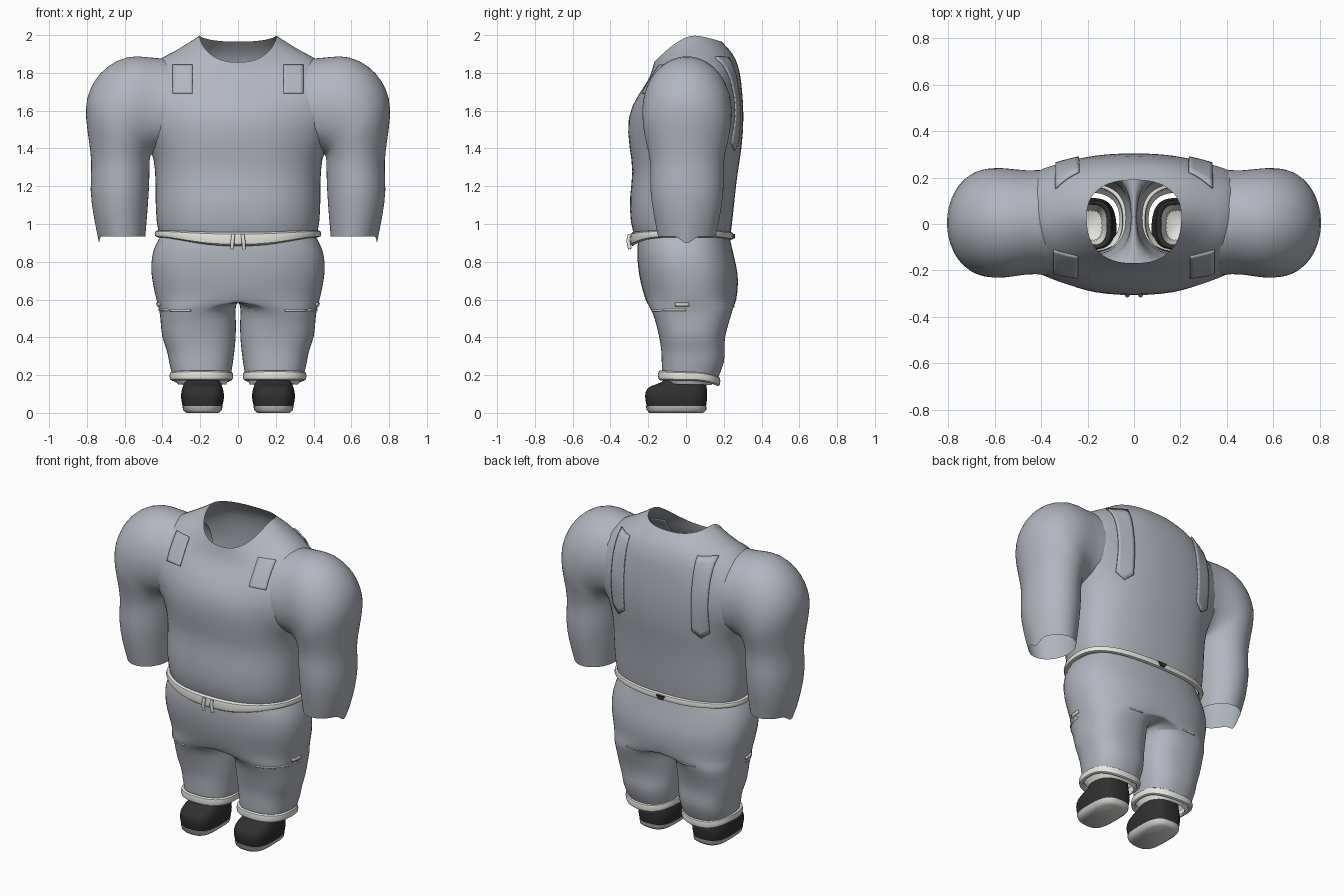
import bpy, bmesh, math
from mathutils import Vector
from mathutils.bvhtree import BVHTree

if "Cube" in bpy.data.objects:
    bpy.data.objects.remove(bpy.data.objects["Cube"])


def material(name, rgb):
    m = bpy.data.materials.new(name)
    m.use_nodes = True
    m.diffuse_color = (*rgb, 1)
    bsdf = next(n for n in m.node_tree.nodes if n.type == 'BSDF_PRINCIPLED')
    bsdf.inputs["Base Color"].default_value = (*rgb, 1)
    return m


CLOTH = material("grey cloth", (.44, .465, .52))
TRIM = material("off white trim", (.83, .83, .78))
BLACK = material("black leather", (.03, .03, .03))
SOLE = material("pale sole", (.64, .64, .62))
N = 32


def power(v, p):
    return math.copysign(abs(v) ** (2 / p), v)


def ring(hw, yf, yb, z, cx=0, p=2.4, yc=None, k=2):
    """Rounded-box loop; z is one height or (front, side, back) heights."""
    yc = (yf + yb) / 2 if yc is None else yc
    zf, zs, zb = z if isinstance(z, tuple) else (z, z, z)
    pts = []
    for i in range(N):
        t = math.tau * i / N
        c, s = power(math.cos(t), p), power(math.sin(t), p)
        y = yc + s * (yb - yc if s > 0 else yc - yf)
        zz = zs + ((zb if s > 0 else zf) - zs) * abs(math.sin(t)) ** k
        pts.append(Vector((cx + hw * c, y, zz)))
    return pts


def half_ring(hw, yf, yb, z):
    """Left half of a loop, closed by a straight line on the centre plane."""
    pts = ring(hw, yf, yb, z)
    for i, q in enumerate(pts):
        if q.x < hw * 1e-3:
            t = math.tau * i / N
            q.x = 0
            q.y = (yf + yb) / 2 + math.sin(t) * (yb - yf) / 2
    return pts


def finish(bm, name, mats, subsurf=1, mirror=False):
    bmesh.ops.recalc_face_normals(bm, faces=bm.faces)
    me = bpy.data.meshes.new(name)
    bm.to_mesh(me)
    bm.free()
    ob = bpy.data.objects.new(name, me)
    bpy.context.collection.objects.link(ob)
    for m in mats:
        me.materials.append(m)
    if mirror:
        ob.modifiers.new("mirror", 'MIRROR').merge_threshold = .001
    if subsurf:
        ob.modifiers.new("smooth", 'SUBSURF').levels = subsurf
        ob.modifiers["smooth"].render_levels = subsurf
    bpy.ops.object.select_all(action='DESELECT')
    bpy.context.view_layer.objects.active = ob
    ob.select_set(True)
    bpy.ops.object.shade_smooth_by_angle(angle=math.radians(50))
    return ob


def loft(name, rings, mats, cyclic=False, caps=(), rule=None, **kw):
    bm = bmesh.new()
    loops = [[bm.verts.new(q) for q in r] for r in rings]
    for j in range(len(loops) if cyclic else len(loops) - 1):
        a, b = loops[j], loops[(j + 1) % len(loops)]
        for i in range(N):
            n = (i + 1) % N
            quad = (a[i], a[n], b[n], b[i])
            if kw.get("mirror") and all(abs(v.co.x) < 1e-5 for v in quad):
                continue
            bm.faces.new(quad).material_index = rule(j) if rule else 0
    for c in caps:
        bm.faces.new(loops[c]).material_index = rule(c) if rule else 0
    return finish(bm, name, mats, **kw)


def band(name, hw, yf, yb, low, high, thick, **kw):
    """Closed fabric band with a rounded section."""
    rings = [ring(hw + d, yf - d, yb + d, z, **kw)
             for d, z in ((0, low), (thick, low), (thick, high), (0, high))]
    loft(name, rings, [TRIM], cyclic=True)


# Torso shell with an open neck and hem
torso_rows = [(.415, -.27, .235, .93), (.435, -.297, .245, 1.0), (.44, -.302, .26, 1.15),
              (.437, -.278, .275, 1.28), (.46, -.302, .297, 1.4), (.48, -.317, .309, 1.57),
              (.465, -.257, .299, (1.68, 1.70, 1.7)), (.425, -.2, .289, (1.76, 1.82, 1.8)),
              (.36, -.185, .264, (1.80, 1.90, 1.88)), (.275, -.175, .225, (1.83, 1.955, 1.93)),
              (.205, -.17, .19, (1.855, 2.0, 1.965))]
torso = loft("torso", [ring(*r, yc=.03, k=1.2) for r in torso_rows], [CLOTH])

# Sleeves: loops fanned round the armpit, each with an outer and an inner point and a depth
sleeve_rows = [(.34, 1.82, .34, 1.42, .185), (.43, 1.865, .43, 1.38, .205),
               (.535, 1.9, .447, 1.375, .226), (.645, 1.87, .456, 1.37, .237),
               (.735, 1.803, .46, 1.365, .238), (.79, 1.71, .463, 1.36, .234),
               (.811, 1.62, .465, 1.35, .228), (.80, 1.5, .467, 1.335, .212),
               (.78, 1.38, .468, 1.31, .197), (.776, 1.29, .468, 1.26, .193),
               (.785, 1.18, .471, 1.17, .197), (.768, 1.05, .48, 1.05, .178),
               (.736, .935, .49, .935, .154)]
shirt = [torso]
for side, sx in (("left", 1), ("right", -1)):
    rings = []
    for xo, zo, xi, zi, depth in sleeve_rows:
        middle = Vector(((xo + xi) / 2, .005, (zo + zi) / 2))
        arm = Vector((xo, .005, zo)) - middle
        loop = []
        for i in range(N):
            t = math.tau * i / N
            q = middle + arm * math.cos(t)
            q.y += depth * math.sin(t)
            q.x *= sx
            loop.append(q)
        rings.append(loop)
    for i in (-1, 0, 1):      # small point on the outer hem
        rings[-1][i].z -= .045 if i == 0 else .02
    shirt.append(loft(side + "_sleeve", rings, [CLOTH]))

# Soften the shoulder seams: swell each surface where it nears its neighbour
deps = bpy.context.evaluated_depsgraph_get()
shells = [(BVHTree.FromObject(o, deps), bpy.data.meshes.new_from_object(o.evaluated_get(deps)))
          for o in shirt]
REACH = .14
for n, ob in enumerate(shirt):
    mesh = shells[n][1]
    others = [s[0] for s in (shells[1:] if n == 0 else shells[:1])]
    moves = []
    for v in mesh.vertices:
        gap = REACH
        for tree in others:
            hit, nor, _, _ = tree.find_nearest(v.co)
            if hit:
                gap = min(gap, max(0, (v.co - hit).dot(nor)))
        fade = min(1, max(0, (v.co.z - 1.36) / .14))
        moves.append(v.normal * fade * (REACH - gap) ** 2 / (4 * REACH))
    for v, m in zip(mesh.vertices, moves):
        v.co += m
    ob.modifiers.clear()
    ob.data = mesh

# Trousers: shared hips that split into two legs
hips = [(.41, -.25, .23, .94), (.452, -.262, .245, .87), (.465, -.257, .268, .78),
        (.457, -.245, .28, .70), (.435, -.218, .27, .60)]
legs = [(.015, .42, -.19, .25, .555), (.01, .41, -.165, .235, .5), (.01, .407, -.142, .203, .4),
        (.018, .374, -.13, .205, .33), (.025, .367, -.13, .207, .27), (.04, .345, -.125, .17, .185)]
rings = [half_ring(*r) for r in hips]
rings += [ring((b - a) / 2, yf, yb, z, cx=(a + b) / 2) for a, b, yf, yb, z in legs]
trousers = loft("trousers", rings, [CLOTH], mirror=True)

# Waistband, deeper at the front
band("waistband", .412, -.268, .222, (.878, .928, .912), (.96, .968, .96), .033, k=4, yc=.02)

# Ankle cuffs, their linings and shoes
for side, sx in (("left", 1), ("right", -1)):
    band(side + "_cuff", .143, -.123, .156, (.17, .169, .138), (.228, .221, .195), .028, cx=sx * .194)
    lining = [ring(.15, -.12, .155, (.2, .19, .17), cx=sx * .194),
              ring(.128, -.095, .135, (.155, .15, .147), cx=sx * .19)]
    loft(side + "_cuff_lining", lining, [TRIM])
    cx = sx * .188
    upper = [(.104, -.207, .106, .03), (.115, -.218, .113, .075), (.114, -.217, .113, .11),
             (.103, -.2, .109, .143), (.097, -.115, .106, .16), (.095, -.11, .104, .2),
             (.066, -.085, .08, .2), (.064, -.09, .076, .07)]
    loft(side + "_shoe", [ring(*r, cx=cx, p=3) for r in upper], [BLACK, TRIM],
         caps=(7,), rule=lambda j: int(j >= 6))
    sole = [(.085, -.195, .09, 0), (.102, -.207, .107, .014), (.107, -.214, .109, .036),
            (.09, -.19, .09, .042)]
    loft(side + "_sole", [ring(*r, cx=cx, p=3) for r in sole], [SOLE], caps=(0, 3), subsurf=0)

# Drawstrings
for side, sx in (("left", 1), ("right", -1)):
    cu = bpy.data.curves.new(side + "_drawstring", 'CURVE')
    cu.dimensions = '3D'
    cu.bevel_depth = .01
    cu.use_fill_caps = True
    sp = cu.splines.new('POLY')
    sp.points.add(2)
    for pt, co in zip(sp.points, ((.024, -.298, .945), (.029, -.306, .91), (.032, -.297, .868))):
        pt.co = (co[0] * sx, co[1], co[2], 1)
    cu.materials.append(TRIM)
    ob = bpy.data.objects.new(side + "_drawstring", cu)
    bpy.context.collection.objects.link(ob)

# Plates laid on the cloth by projection
deps = bpy.context.evaluated_depsgraph_get()
trees = {o.name: BVHTree.FromObject(o, deps) for o in (torso, trousers)}


def plate(name, on, mat, direction, a0, a1, z0, z1, lift=.003, taper=0, nu=6, nv=14):
    """Grid from (a0, z0) to (a1, z1) dropped on a surface along a direction."""
    d = Vector(direction)
    bm = bmesh.new()
    grid = {}
    for i in range(nu + 1):
        for j in range(nv + 1):
            a = a0 + (a1 - a0) * i / nu
            low = z0 + taper * abs(2 * i / nu - 1)
            z = low + (z1 - low) * j / nv
            start = Vector((a, 0, z)) if d.y else Vector((0, a, z))
            hit, nor, _, _ = trees[on].ray_cast(start - d * 2, d)
            if hit:
                grid[i, j] = bm.verts.new(hit + (nor if nor.dot(d) < 0 else -nor) * lift)
    for i in range(nu):
        for j in range(nv):
            keys = ((i, j), (i + 1, j), (i + 1, j + 1), (i, j + 1))
            if all(k in grid for k in keys):
                bm.faces.new([grid[k] for k in keys])
    ob = finish(bm, name, [mat], subsurf=0)
    mod = ob.modifiers.new("thickness", 'SOLIDIFY')
    mod.thickness = .008
    mod.offset = 0


BACKWARD, FORWARD = (0, 1, 0), (0, -1, 0)
for side, sx in (("left", 1), ("right", -1)):
    inward = (-sx, 0, 0)
    plate(side + "_front_strap", "torso", CLOTH, BACKWARD, sx * .24, sx * .345, 1.69, 1.84)
    plate(side + "_back_strap", "torso", CLOTH, FORWARD, sx * .235, sx * .335, 1.39, 1.88, .006, .04)
    plate(side + "_thigh_seam", "trousers", TRIM, BACKWARD, sx * .25, sx * .36, .538, .547, 0, nv=1)
    plate(side + "_side_seam", "trousers", TRIM, inward, -.12, 0, .541, .55, 0, nv=1)
    plate(side + "_thigh_tab", "trousers", TRIM, inward, -.055, .015, .566, .584, nv=2)
    plate(side + "_rear_seam", "trousers", TRIM, FORWARD, sx * .15, sx * .24, .56, .566, 0, nv=1)

# Dark eyelet at the back of the waistband
bm = bmesh.new()
bmesh.ops.create_cube(bm, size=1)
for v in bm.verts:
    v.co = Vector((v.co.x * (.06 if v.co.z > 0 else .03), .254 + v.co.y * .009, .936 + v.co.z * .024))
finish(bm, "waistband_eyelet", [BLACK], subsurf=0)
